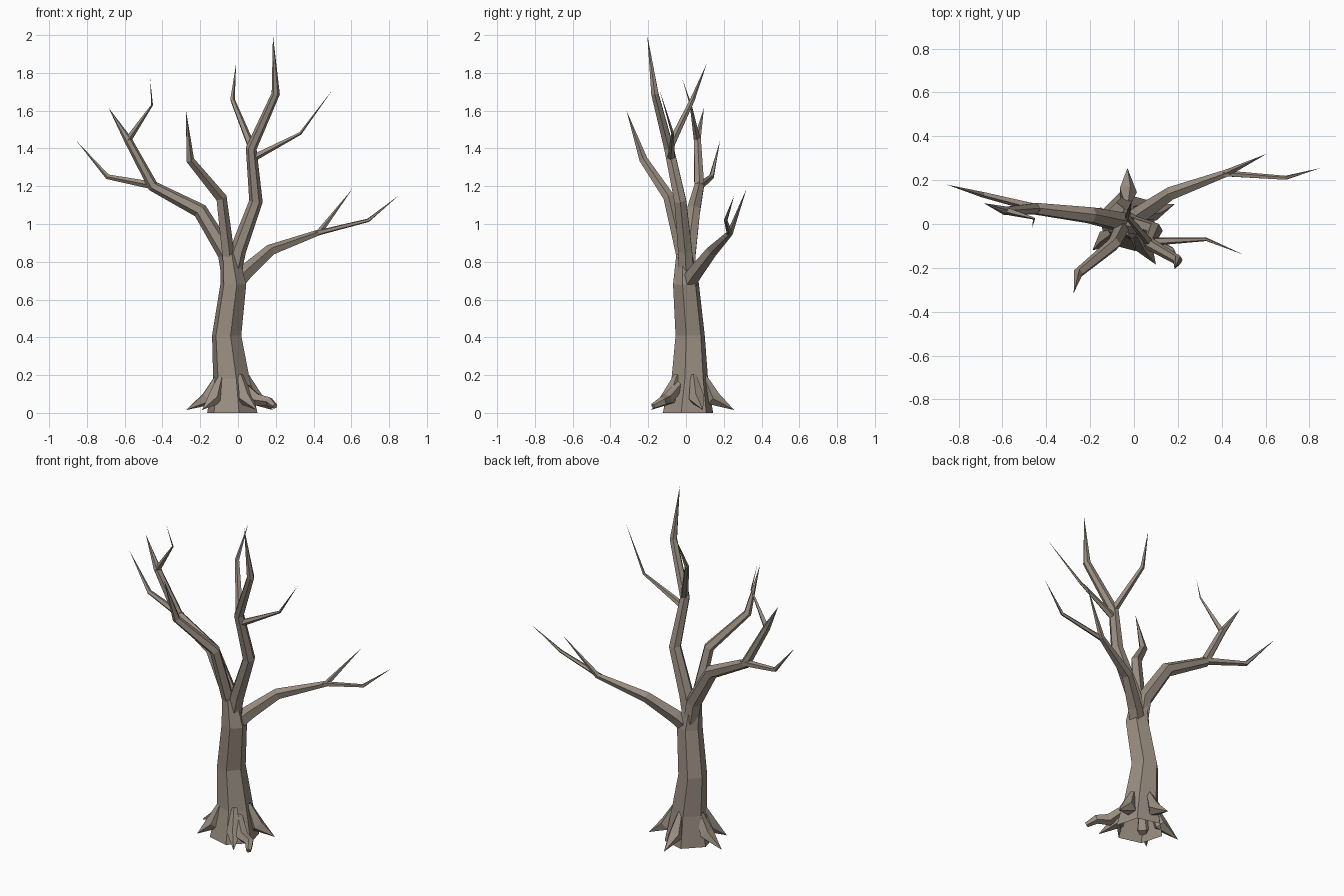
import bpy, bmesh, math
from mathutils import Vector

cube = bpy.data.objects.get("Cube")
if cube:
    bpy.data.objects.remove(cube, do_unlink=True)

COLOUR = (0.32, 0.268, 0.22, 1.0)
bark = bpy.data.materials.new("grey_brown_bark")
bark.use_nodes = True
bark.diffuse_color = COLOUR
bark.node_tree.nodes["Principled BSDF"].inputs["Base Color"].default_value = COLOUR


def limb(name, points, sides=5, phase=0.0, level=False):
    """Faceted tube through (x, y, z, radius) points; radius 0 makes a tip."""
    bm = bmesh.new()
    path = [Vector(p[:3]) for p in points]
    rings, side_axis = [], Vector((1, 0, 0))
    for i, centre in enumerate(path):
        radius = points[i][3]
        if radius == 0:
            rings.append([bm.verts.new(centre)])
            continue
        before = (centre - path[i - 1]).normalized() if i else Vector()
        after = (path[i + 1] - centre).normalized() if i + 1 < len(path) else Vector()
        along = Vector((0, 0, 1)) if level else (before + after).normalized()
        # Carry the ring direction along the path so facets do not twist
        side_axis = (side_axis - along * side_axis.dot(along)).normalized()
        other = along.cross(side_axis)
        ring = []
        for k in range(sides):
            a = phase + k * math.tau / sides
            ring.append(bm.verts.new(
                centre + (side_axis * math.cos(a) + other * math.sin(a)) * radius))
        rings.append(ring)
    for low, high in zip(rings, rings[1:]):
        for k in range(sides):
            n = (k + 1) % sides
            if len(high) == 1:
                bm.faces.new((low[k], low[n], high[0]))
            else:
                bm.faces.new((low[k], low[n], high[n], high[k]))
    if len(rings[-1]) > 1:
        bm.faces.new(rings[-1])
    bmesh.ops.recalc_face_normals(bm, faces=bm.faces)
    mesh = bpy.data.meshes.new(name)
    bm.to_mesh(mesh)
    bm.free()
    mesh.materials.append(bark)
    obj = bpy.data.objects.new(name, mesh)
    bpy.context.collection.objects.link(obj)


# Six-sided trunk, open underneath
limb("trunk", [(-0.03, 0.01, 0, 0.138), (-0.035, 0.02, 0.18, 0.1),
               (-0.06, 0.022, 0.41, 0.08), (-0.025, 0, 0.68, 0.071),
               (-0.045, -0.005, 0.84, 0.048)],
     sides=6, phase=math.radians(45), level=True)

# Right-hand limb and its forks
limb("right_limb", [(-0.04, 0.01, 0.72, 0.047), (-0.06, 0.01, 0.84, 0.047),
                    (-0.2, 0.04, 1.07, 0.04), (-0.45, 0.07, 1.2, 0.029),
                    (-0.585, 0.06, 1.45, 0.021), (-0.685, 0.095, 1.615, 0)], 6)
limb("right_outer_twig", [(-0.43, 0.07, 1.2, 0.022), (-0.69, 0.135, 1.25, 0.014),
                          (-0.855, 0.18, 1.44, 0)])
limb("right_inner_twig", [(-0.585, 0.06, 1.44, 0.018), (-0.455, 0.025, 1.63, 0.005),
                          (-0.465, -0.02, 1.77, 0)], 4)

# Front limb
limb("front_limb", [(-0.045, 0, 0.76, 0.037), (-0.09, -0.09, 1.14, 0.031),
                    (-0.255, -0.225, 1.34, 0.023), (-0.275, -0.315, 1.6, 0)])

# Tall central limb and its forks
limb("central_limb", [(-0.025, 0, 0.75, 0.045), (0.0, -0.005, 0.86, 0.043),
                      (0.095, -0.03, 1.12, 0.036), (0.07, -0.09, 1.4, 0.029),
                      (0.2, -0.165, 1.69, 0.022), (0.185, -0.205, 2.0, 0)], 6)
limb("central_back_twig", [(0.075, -0.09, 1.4, 0.022), (-0.03, 0.035, 1.66, 0.013),
                           (-0.01, 0.11, 1.85, 0)])
limb("central_left_twig", [(0.08, -0.08, 1.35, 0.02), (0.33, -0.07, 1.48, 0.008),
                           (0.5, -0.14, 1.71, 0)])

# Left-hand limb and its forks
limb("left_limb", [(0.0, 0.02, 0.7, 0.045), (0.04, 0.05, 0.745, 0.042),
                   (0.17, 0.14, 0.86, 0.032), (0.43, 0.235, 0.955, 0.017),
                   (0.605, 0.32, 1.185, 0)])
limb("left_outer_twig", [(0.41, 0.23, 0.95, 0.015), (0.69, 0.21, 1.02, 0.01),
                         (0.85, 0.255, 1.15, 0)])

# Pointed roots, each running from the trunk flare down to a tip on the ground
ROOT_TIPS = [(-0.275, 0.05), (-0.19, -0.12), (0.1, -0.185), (0.185, 0.09), (-0.03, 0.255)]
base = Vector((-0.03, 0.015, 0))
for i, (x, y) in enumerate(ROOT_TIPS):
    tip = Vector((x, y, 0.015))
    out = (tip - base).normalized()
    top = base + out * 0.075
    mid = base.lerp(tip, 0.25) + out * 0.07
    limb(f"root_{i + 1}", [(top.x, top.y, 0.2, 0.016), (mid.x, mid.y, 0.075, 0.043),
                           (x, y, 0.015, 0)])

# Blunt knobbly root at the front left
limb("blunt_root", [(0.02, -0.03, 0.15, 0.025), (0.1, -0.1, 0.07, 0.034),
                    (0.165, -0.125, 0.06, 0.026), (0.195, -0.175, 0.035, 0.015)])
